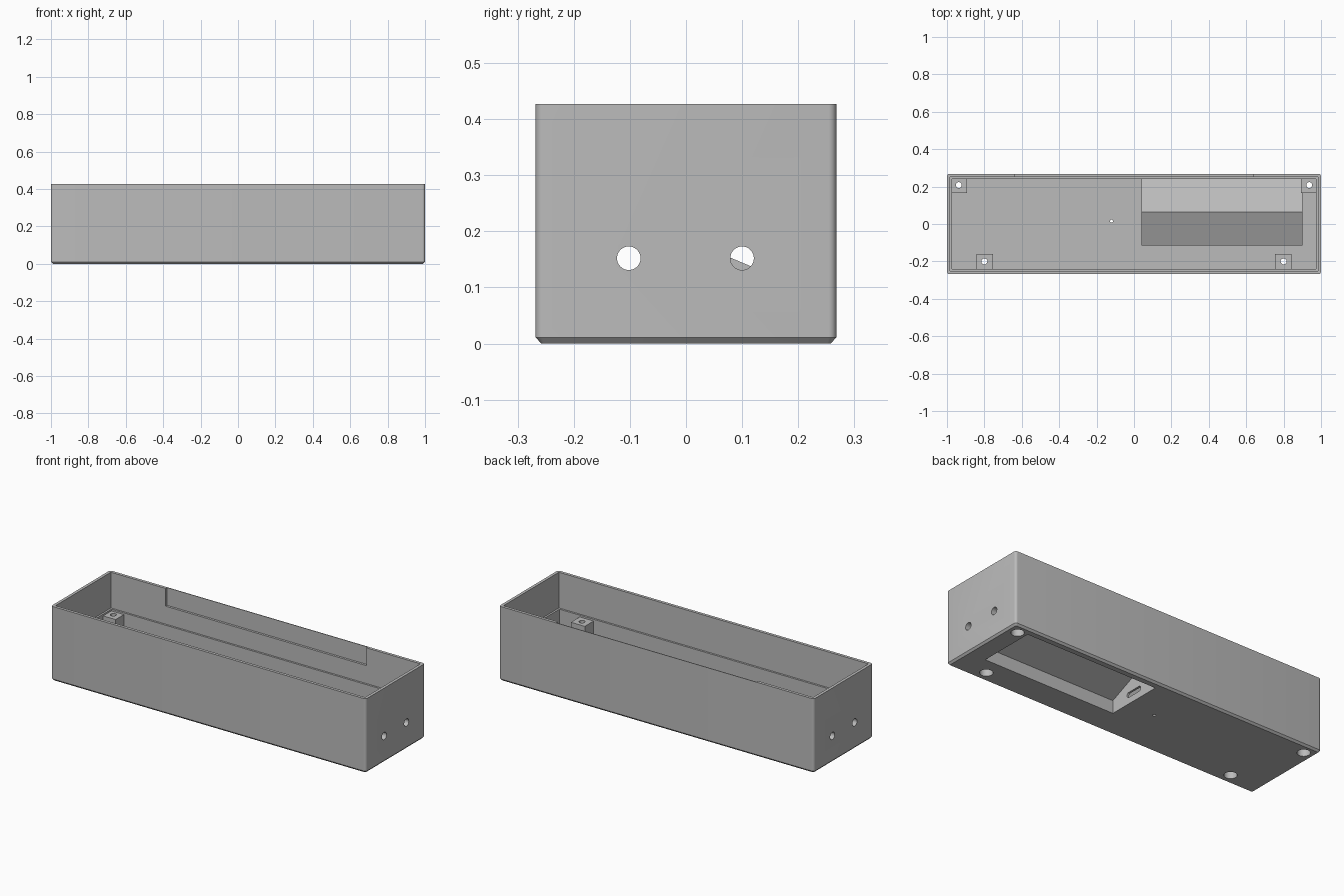
import bpy, bmesh, math
from mathutils import Vector

if "Cube" in bpy.data.objects:
    bpy.data.objects.remove(bpy.data.objects["Cube"])

grey = bpy.data.materials.new("plain_grey")
grey.diffuse_color = (0.5, 0.5, 0.5, 1)
grey.use_nodes = True
grey.node_tree.nodes["Principled BSDF"].inputs["Base Color"].default_value = grey.diffuse_color
HX, HY, H = 1.0, 0.268, 0.427          # half length, half depth, height
FLOOR, LEDGE = 0.027, 0.222            # floor top, ledge height


def loft(name, rings):
    """Closed solid through rings of matching points."""
    bm = bmesh.new()
    vs = [[bm.verts.new(p) for p in r] for r in rings]
    n = len(vs[0])
    bm.faces.new(vs[0][::-1])
    bm.faces.new(vs[-1])
    for a, b in zip(vs, vs[1:]):
        for i in range(n):
            j = (i + 1) % n
            bm.faces.new((a[i], a[j], b[j], b[i]))
    bmesh.ops.recalc_face_normals(bm, faces=bm.faces)
    me = bpy.data.meshes.new(name)
    bm.to_mesh(me)
    bm.free()
    me.materials.append(grey)
    ob = bpy.data.objects.new(name, me)
    bpy.context.collection.objects.link(ob)
    return ob


def box(name, x0, x1, y0, y1, z0, z1):
    return loft(name, [[(x0, y0, z), (x1, y0, z), (x1, y1, z), (x0, y1, z)] for z in (z0, z1)])


def prism_x(name, x0, x1, yz):
    return loft(name, [[(x, y, z) for y, z in yz] for x in (x0, x1)])


def circle(r, n=32):
    return [(r * math.cos(2 * math.pi * i / n), r * math.sin(2 * math.pi * i / n)) for i in range(n)]


def bore(x, y, levels):
    """Turned vertical cutter from (radius, z) levels."""
    return loft("bore", [[(x + a, y + b, z) for a, b in circle(r)] for r, z in levels])


def rounded(hx, hy, r, z, seg=6):
    pts = []
    for k, (sx, sy) in enumerate([(1, 1), (-1, 1), (-1, -1), (1, -1)]):
        for i in range(seg + 1):
            a = math.pi / 2 * (k + i / seg)
            pts.append((sx * (hx - r) + r * math.cos(a), sy * (hy - r) + r * math.sin(a), z))
    return pts


def combine(body, tool, op):
    m = body.modifiers.new("b", 'BOOLEAN')
    m.operation, m.solver, m.object = op, 'EXACT', tool
    bpy.context.view_layer.objects.active = body
    bpy.ops.object.modifier_apply(modifier=m.name)
    bpy.data.objects.remove(tool)


# Outer shell with rounded corners and a chamfered base
body = loft("enclosure", [rounded(HX - 0.01, HY - 0.01, 0.006, 0),
                          rounded(HX, HY, 0.014, 0.011), rounded(HX, HY, 0.014, H)])

# Hollow interior: thicker wall below the ledge, thin wall above
cavity = box("cavity", -HX + 0.028, HX - 0.028, -HY + 0.028, HY - 0.028, FLOOR, LEDGE + 0.01)
combine(body, cavity, 'DIFFERENCE')
upper = box("upper_cavity", -HX + 0.017, HX - 0.017, -HY + 0.017, HY - 0.017, LEDGE, H + 0.1)
combine(body, upper, 'DIFFERENCE')

# Shallow recess inside the top of the back wall
combine(body, box("back_recess", -0.635, 0.64, 0.2, HY - 0.004, 0.325, H + 0.1), 'DIFFERENCE')

# Gabled housing over the underside compartment
combine(body, prism_x("housing", 0.04, 0.9, [(-0.115, 0.015), (0.255, 0.015), (0.255, 0.079),
                                             (0.065, 0.159), (-0.115, 0.079)]), 'UNION')

# Screw bosses: two in the back corners, two along the front wall
for s in (-1, 1):
    back = sorted((s * 0.893, s * 0.985))
    front = sorted((s * 0.755, s * 0.843))
    combine(body, box("back_boss", *back, 0.165, 0.255, 0.015, 0.212), 'UNION')
    combine(body, box("front_boss", *front, -0.255, -0.16, 0.015, 0.212), 'UNION')

# Compartment pocket, open underneath
combine(body, prism_x("pocket", 0.052, 0.888, [(-0.103, -0.1), (0.228, -0.1), (0.228, 0.076),
                                               (0.065, 0.146), (-0.103, 0.073)]), 'DIFFERENCE')

# Rounded cable slot in the compartment end wall
slot = [(0.06 + (0.038 if b > 0 else -0.038) + b, 0.052 + a) for a, b in circle(0.015, 24)
        if abs(b) > 1e-6]
combine(body, prism_x("slot", 0.02, 0.07, slot), 'DIFFERENCE')

# Screw holes with counterbores, and a small hole in the floor
for x, y in [(-0.937, 0.208), (0.937, 0.208), (-0.8, -0.2), (0.8, -0.2)]:
    combine(body, bore(x, y, [(0.034, -0.05), (0.034, 0.045), (0.016, 0.045), (0.016, 0.3)]),
            'DIFFERENCE')
combine(body, bore(-0.12, 0.015, [(0.008, -0.1), (0.008, 0.1)]), 'DIFFERENCE')

# Round holes through both ends
for s in (-1, 1):
    for y in (-0.102, 0.1):
        x0, x1 = sorted((s * 0.95, s * 1.05))
        combine(body, prism_x("end_hole", x0, x1, [(y + a, 0.152 + b) for a, b in circle(0.021)]),
                'DIFFERENCE')

# Smooth rounded parts, keep edges sharp
bpy.ops.object.select_all(action='DESELECT')
body.select_set(True)
bpy.context.view_layer.objects.active = body
bpy.ops.object.shade_smooth_by_angle(angle=math.radians(30))
